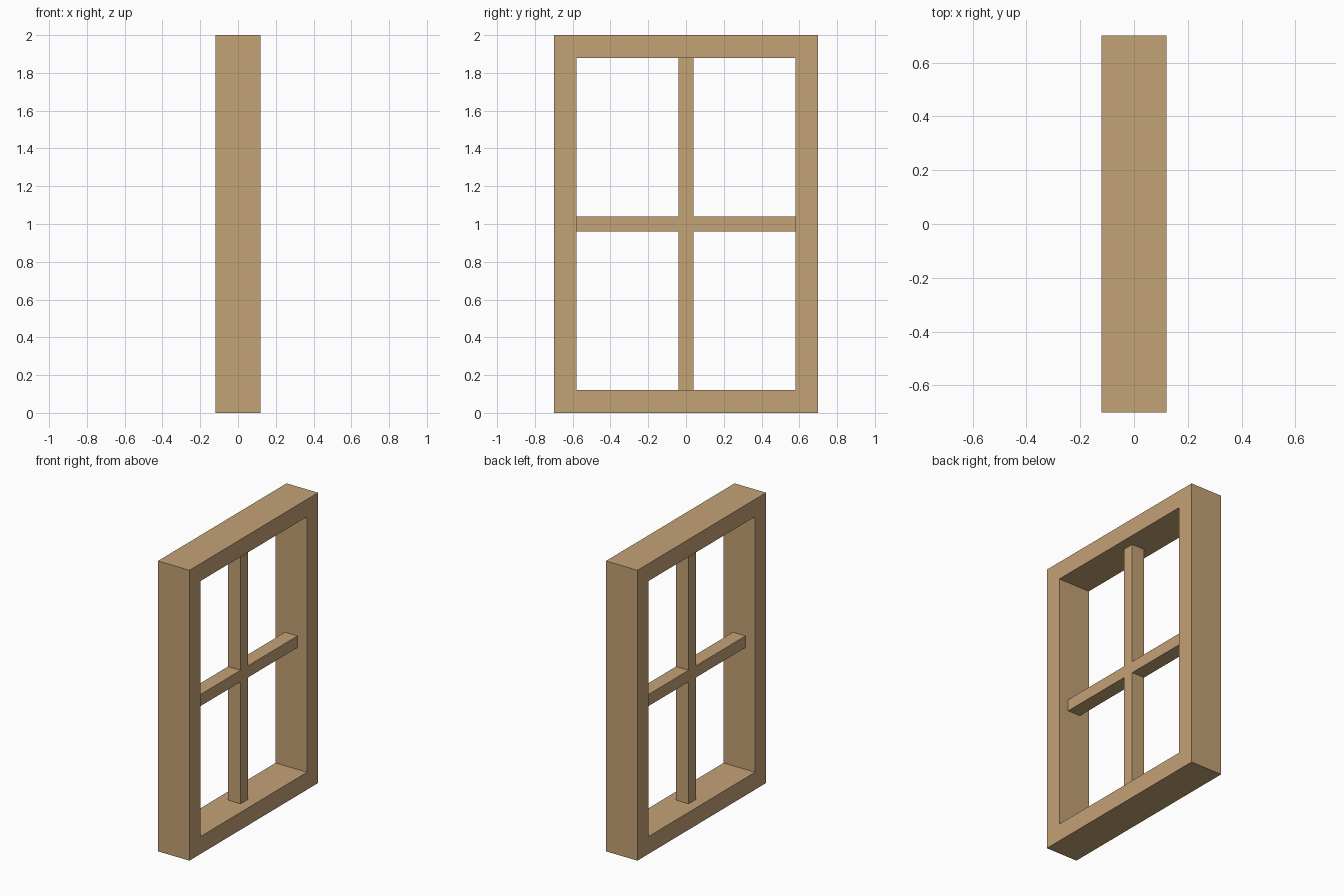
import bpy, bmesh

if "Cube" in bpy.data.objects:
    bpy.data.objects.remove(bpy.data.objects["Cube"])

WIDTH, HEIGHT, DEPTH = 1.4, 2.0, 0.24
BORDER = 0.12
BAR, BAR_DEPTH = 0.08, 0.096

wood = bpy.data.materials.new("light_wood")
wood.diffuse_color = (0.55, 0.36, 0.18, 1)
wood.use_nodes = True
wood.node_tree.nodes["Principled BSDF"].inputs["Base Color"].default_value = wood.diffuse_color


def finish(name, bm):
    bmesh.ops.recalc_face_normals(bm, faces=bm.faces)
    mesh = bpy.data.meshes.new(name)
    bm.to_mesh(mesh)
    bm.free()
    mesh.materials.append(wood)
    obj = bpy.data.objects.new(name, mesh)
    bpy.context.collection.objects.link(obj)
    return obj


def extrude_x(bm, depth):
    """Extrude the flat profile faces from -depth/2 to +depth/2."""
    result = bmesh.ops.extrude_face_region(bm, geom=bm.faces[:])
    verts = [v for v in result["geom"] if isinstance(v, bmesh.types.BMVert)]
    bmesh.ops.translate(bm, verts=verts, vec=(depth, 0, 0))


def rectangle(bm, half_y, half_z, x):
    corners = [(-1, -1), (1, -1), (1, 1), (-1, 1)]
    return [bm.verts.new((x, sy * half_y, HEIGHT / 2 + sz * half_z)) for sy, sz in corners]


# Outer frame: a rectangular ring, extruded through its depth
bm = bmesh.new()
outer = rectangle(bm, WIDTH / 2, HEIGHT / 2, -DEPTH / 2)
inner = rectangle(bm, WIDTH / 2 - BORDER, HEIGHT / 2 - BORDER, -DEPTH / 2)
for i in range(4):
    j = (i + 1) % 4
    bm.faces.new((outer[i], outer[j], inner[j], inner[i]))
extrude_x(bm, DEPTH)
finish("window_frame", bm)

# Glazing bars: one thinner cross set midway through the frame depth
bm = bmesh.new()
b, y, z = BAR / 2, WIDTH / 2 - BORDER, HEIGHT / 2 - BORDER
center = rectangle(bm, b, b, -BAR_DEPTH / 2)
bm.faces.new(center)
arms = [(0, 0, -1), (1, 1, 0), (2, 0, 1), (3, -1, 0)]
for i, dy, dz in arms:
    p, q = center[i], center[(i + 1) % 4]
    ends = [bm.verts.new((v.co.x,
                          dy * y if dy else v.co.y,
                          HEIGHT / 2 + dz * z if dz else v.co.z)) for v in (p, q)]
    bm.faces.new((q, p, ends[0], ends[1]))
extrude_x(bm, BAR_DEPTH)
finish("glazing_bars", bm)
